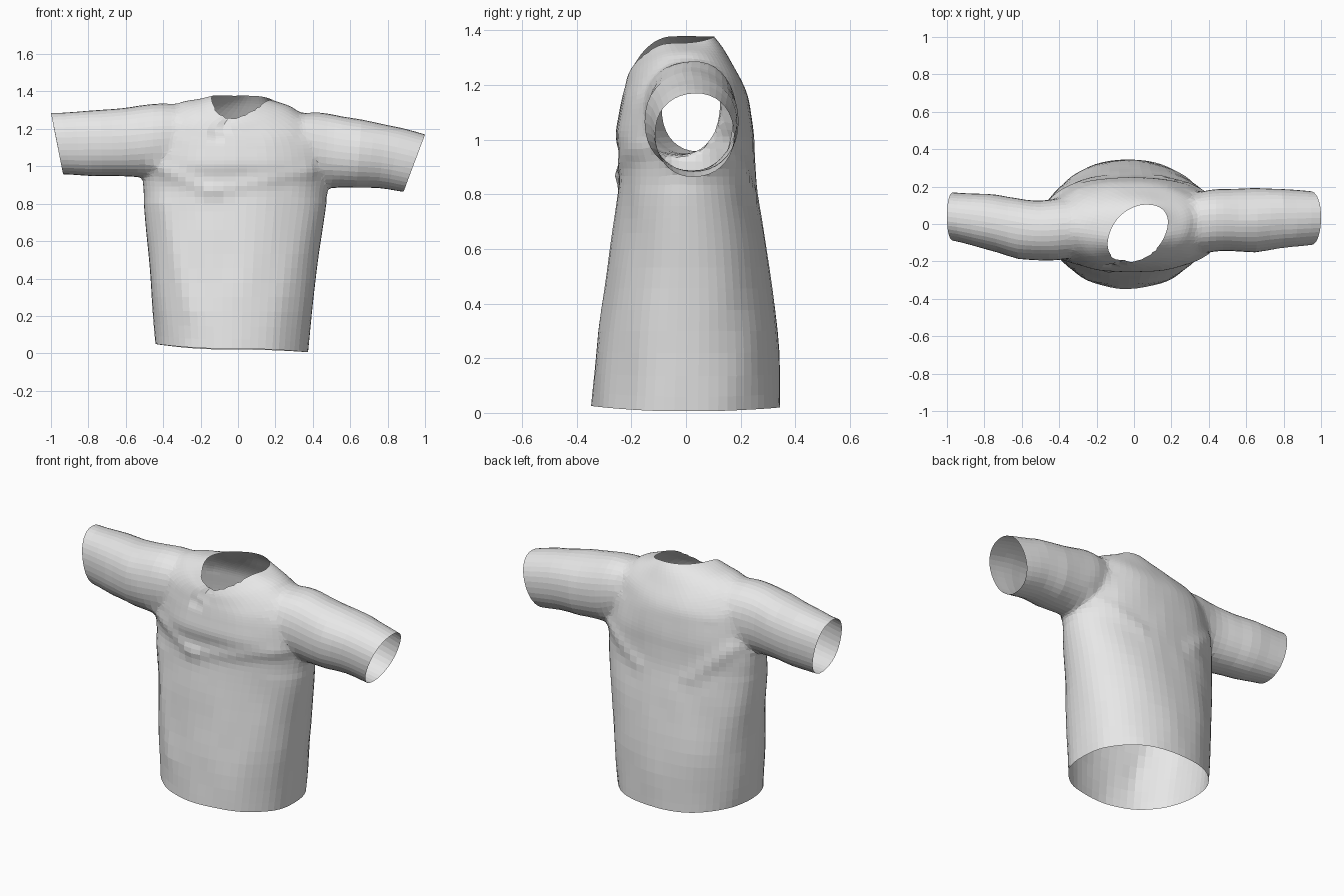
import bpy, bmesh, math
from mathutils import Vector, noise

cube = bpy.data.objects.get("Cube")
if cube:
    bpy.data.objects.remove(cube, do_unlink=True)

SEG = 60
cap_centres = []

cloth = bpy.data.materials.new("grey cloth")
cloth.use_nodes = True
cloth.diffuse_color = (0.8, 0.8, 0.8, 1)
cloth.node_tree.nodes["Principled BSDF"].inputs["Base Color"].default_value = (0.8, 0.8, 0.8, 1)


def rounded(a):
    """Slightly squared unit circle."""
    c, s = math.cos(a), math.sin(a)
    return (math.copysign(abs(c) ** 0.92, c), math.copysign(abs(s) ** 0.92, s))


def refine(rows, steps):
    """Smoothly interpolate extra rows between the given ones."""
    out = []
    for i in range(len(rows) - 1):
        p0, p1 = rows[max(i - 1, 0)], rows[i]
        p2, p3 = rows[i + 1], rows[min(i + 2, len(rows) - 1)]
        for k in range(steps):
            t = k / steps
            out.append([b + 0.5 * t * (c - a + t * (2 * a - 5 * b + 4 * c - d + t * (3 * (b - c) + d - a)))
                        for a, b, c, d in zip(p0, p1, p2, p3)])
    return out + [list(rows[-1])]


def body_point(row, a):
    x0, x1, y0, y1, zl, zr, zf, zb, skew = row
    c, s = rounded(a)
    y = (y0 + y1) / 2 + s * (y1 - y0) / 2
    x = (x0 + x1) / 2 + c * (x1 - x0) / 2 + skew * (y + 0.05)
    side, face = (zr if c > 0 else zl), (zb if s > 0 else zf)
    w = math.cos(a) ** 2
    return Vector((x, y, side * w + face * (1 - w)))


def sleeve_point(row, a):
    xt, zt, xb, zb, y0, y1 = row
    c, s = rounded(a)
    return Vector(((xt + xb) / 2 + s * (xt - xb) / 2,
                   (y0 + y1) / 2 + c * (y1 - y0) / 2,
                   (zt + zb) / 2 + s * (zt - zb) / 2))


def loft(name, rows, point, steps, seg):
    """Closed tube through the rows, with a fan cap at each end."""
    bm = bmesh.new()
    rings = [[bm.verts.new(point(r, 2 * math.pi * i / seg)) for i in range(seg)]
             for r in refine(rows, steps)]
    for lo, hi in zip(rings, rings[1:]):
        for i in range(seg):
            j = (i + 1) % seg
            bm.faces.new((lo[i], lo[j], hi[j], hi[i]))
    for ring in (rings[0], rings[-1]):
        mid = sum((v.co for v in ring), Vector()) / seg
        cap_centres.append(mid)
        hub = bm.verts.new(mid)
        for i in range(seg):
            bm.faces.new((ring[i], ring[(i + 1) % seg], hub))
    bmesh.ops.recalc_face_normals(bm, faces=bm.faces)
    mesh = bpy.data.meshes.new(name)
    bm.to_mesh(mesh)
    bm.free()
    mesh.materials.append(cloth)
    ob = bpy.data.objects.new(name, mesh)
    bpy.context.scene.collection.objects.link(ob)
    return ob


# Torso, hem to neckline: x range, y range, heights at right, left, front, back, skew
torso = [
    (-.44, .375, -.345, .345, .05, .006, .025, .02, 0),
    (-.463, .405, -.32, .335, .3, .3, .3, .3, 0),
    (-.485, .44, -.277, .297, .6, .6, .6, .6, 0),
    (-.505, .472, -.25, .262, .8, .8, .8, .8, 0),
    (-.513, .485, -.243, .253, .92, .92, .92, .92, 0),
    (-.505, .48, -.258, .25, 1.01, 1.01, 1.01, 1.01, 0),
    (-.49, .465, -.247, .237, 1.11, 1.1, 1.09, 1.1, 0),
    (-.46, .43, -.235, .225, 1.21, 1.18, 1.15, 1.16, 0),
    (-.4, .37, -.225, .205, 1.295, 1.255, 1.19, 1.21, .1),
    (-.3, .29, -.216, .172, 1.345, 1.31, 1.225, 1.27, .2),
    (-.2, .22, -.208, .135, 1.363, 1.338, 1.245, 1.335, .3),
    (-.13, .17, -.2, .105, 1.377, 1.355, 1.26, 1.378, .35),
]
# Sleeves, cuff inwards: top x z, bottom x z, y range
right_sleeve_rows = [
    (-1, 1.285, -.935, .955, -.09, .17), (-.8, 1.297, -.78, .95, -.135, .16),
    (-.62, 1.308, -.62, .945, -.185, .14), (-.5, 1.335, -.5, .94, -.2, .125),
    (-.36, 1.335, -.38, .97, -.19, .14), (-.25, 1.29, -.3, 1.02, -.14, .1),
]
left_sleeve_rows = [
    (1, 1.17, .885, .865, -.11, .175), (.8, 1.222, .75, .882, -.13, .185),
    (.6, 1.258, .58, .885, -.155, .19), (.48, 1.288, .47, .885, -.145, .19),
    (.36, 1.29, .38, .95, -.15, .18), (.25, 1.26, .3, 1.02, -.13, .12),
]

shirt = loft("shirt", torso, body_point, 4, SEG)
sleeves = [loft("right_sleeve", right_sleeve_rows, sleeve_point, 3, 36),
           loft("left_sleeve", left_sleeve_rows, sleeve_point, 3, 36)]

# Weld the sleeves to the torso
for s in sleeves:
    mod = shirt.modifiers.new("join", "BOOLEAN")
    mod.operation = "UNION"
    mod.solver = "EXACT"
    mod.object = s
bpy.context.view_layer.update()
graph = bpy.context.evaluated_depsgraph_get()
joined = bpy.data.meshes.new_from_object(shirt.evaluated_get(graph))
shirt.modifiers.clear()
for s in sleeves:
    bpy.data.objects.remove(s, do_unlink=True)

# Open the hem, cuffs and neck
bm = bmesh.new()
bm.from_mesh(joined)
hubs = [v for v in bm.verts if any((v.co - c).length < 0.001 for c in cap_centres)]
bmesh.ops.delete(bm, geom=hubs, context="VERTS")
bmesh.ops.remove_doubles(bm, verts=bm.verts, dist=0.008)
bmesh.ops.triangulate(bm, faces=[f for f in bm.faces if len(f.verts) > 4])

# Soften the sleeve seams
seam = [v for v in bm.verts if 0.3 < abs(v.co.x) < 0.6 and v.co.z > 0.83 and not v.is_boundary]
for _ in range(5):
    bmesh.ops.smooth_vert(bm, verts=seam, factor=0.5,
                          use_axis_x=True, use_axis_y=True, use_axis_z=True)

# Cloth folds: start x z, end x z, push outwards, width, facing
folds = [
    ((-.06, 1.25), (-.13, 1.15), -.012, .02, -1),
    ((-.44, 1.0), (-.14, .87), .012, .04, -1),
    ((-.14, .87), (.38, .97), .01, .04, -1),
    ((-.4, .8), (-.25, .2), .01, .05, -1),
    ((-.42, 1.0), (-.2, .8), .01, .04, 1),
    ((.42, .95), (.15, .8), .01, .04, 1),
]
bm.normal_update()
moves = {}
for v in bm.verts:
    amount = 0.006 * noise.noise(Vector((v.co.x * 7, v.co.y * 7, v.co.z * 4)))
    for a, b, depth, width, facing in folds:
        if v.normal.y * facing > 0.3:
            a, b, p = Vector(a), Vector(b), Vector((v.co.x, v.co.z))
            t = max(0, min(1, (p - a).dot(b - a) / (b - a).length_squared))
            amount += depth * math.exp(-((p - a.lerp(b, t)).length / width) ** 2)
    moves[v] = v.normal * amount
for v, m in moves.items():
    v.co += m
    v.co.x = max(-1, min(1, v.co.x))
    v.co.z = max(0, v.co.z)

bm.to_mesh(shirt.data)
bm.free()
bpy.data.meshes.remove(joined)

# Lightly faceted cloth
for p in shirt.data.polygons:
    p.use_smooth = False
    p.material_index = 0
